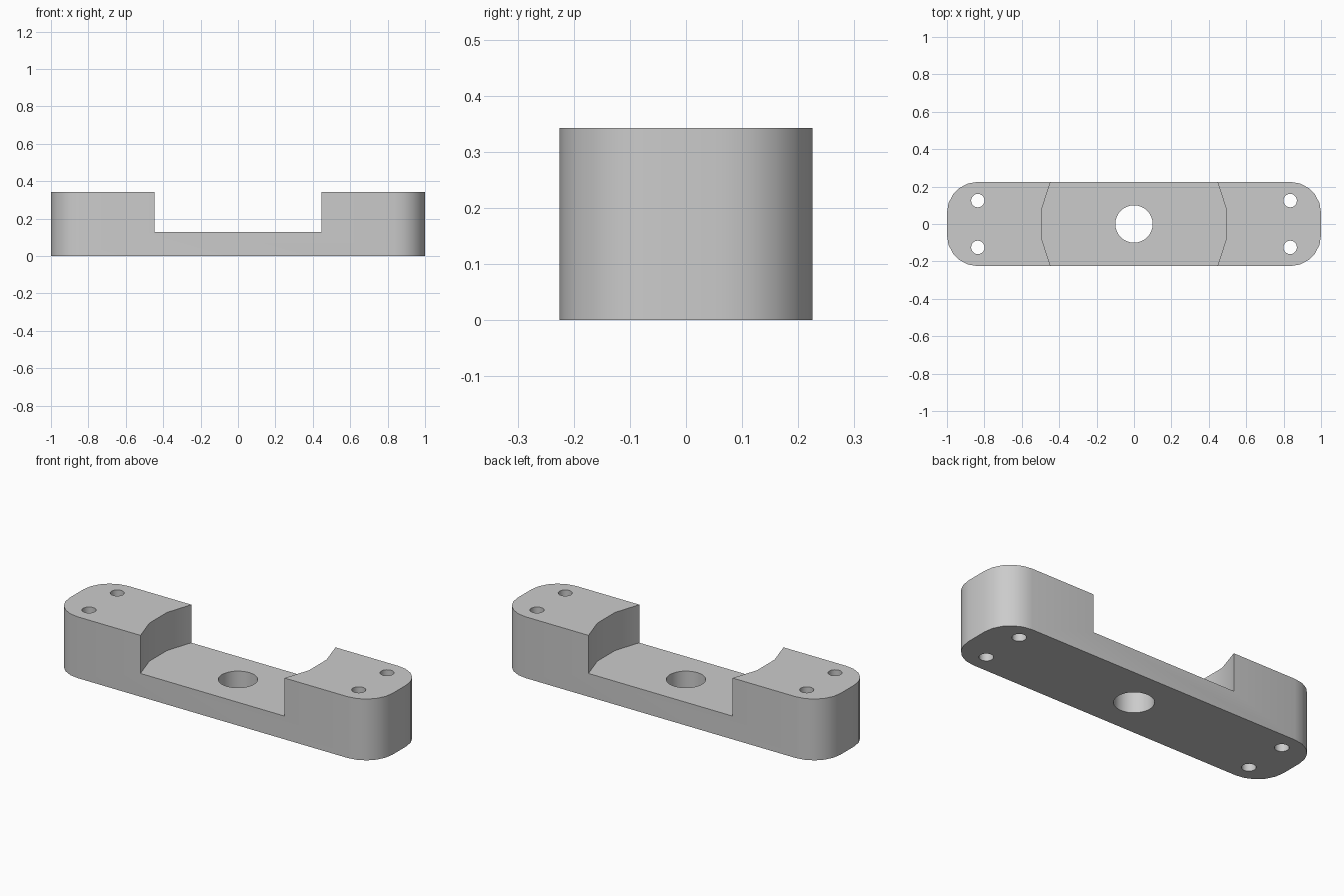
import bpy, bmesh, math

cube = bpy.data.objects.get("Cube")
if cube:
    bpy.data.objects.remove(cube, do_unlink=True)

HALF_LENGTH, HALF_WIDTH, HEIGHT, FLOOR = 1.0, 0.225, 0.343, 0.13
CORNER = 0.165

grey = bpy.data.materials.new("plain grey")
grey.use_nodes = True
colour = (0.6, 0.6, 0.6, 1)
grey.diffuse_color = colour
grey.node_tree.nodes["Principled BSDF"].inputs["Base Color"].default_value = colour


def arc(x, y, r, start, sweep, steps, closed=False):
    """Points along an arc, angles in degrees."""
    count = steps if closed else steps + 1
    angles = [math.radians(start + sweep * i / steps) for i in range(count)]
    return [(x + r * math.cos(a), y + r * math.sin(a)) for a in angles]


def prism(name, outline, z0, z1):
    """Upright solid with the given outline."""
    bm = bmesh.new()
    base = bm.faces.new([bm.verts.new((x, y, z0)) for x, y in outline])
    top = bmesh.ops.extrude_face_region(bm, geom=[base])["geom"]
    verts = [v for v in top if isinstance(v, bmesh.types.BMVert)]
    bmesh.ops.translate(bm, verts=verts, vec=(0, 0, z1 - z0))
    bmesh.ops.recalc_face_normals(bm, faces=bm.faces)
    mesh = bpy.data.meshes.new(name)
    bm.to_mesh(mesh)
    bm.free()
    mesh.materials.append(grey)
    obj = bpy.data.objects.new(name, mesh)
    bpy.context.collection.objects.link(obj)
    return obj


def cut(target, cutter):
    """Subtract the cutter and discard it."""
    cutter.hide_render = True
    mod = target.modifiers.new(cutter.name, "BOOLEAN")
    mod.operation, mod.solver, mod.object = "DIFFERENCE", "EXACT", cutter
    bpy.context.view_layer.objects.active = target
    bpy.ops.object.modifier_apply(modifier=mod.name)
    bpy.data.objects.remove(cutter, do_unlink=True)


# Bar with four rounded upright corners
cx, cy = HALF_LENGTH - CORNER, HALF_WIDTH - CORNER
outline = []
for i, (sx, sy) in enumerate([(1, 1), (-1, 1), (-1, -1), (1, -1)]):
    outline += arc(sx * cx, sy * cy, CORNER, 90 * i, 90, 5)
bar = prism("mounting_bar", outline, 0, HEIGHT)

# Round pocket between the raised ends
cut(bar, prism("pocket", arc(0, 0, 0.5, 9, 360, 20, True), FLOOR, 1))

# Centre hole and four screw holes
cut(bar, prism("centre_hole", arc(0, 0, 0.1, 0, 360, 32, True), -1, 1))
for sx in (-1, 1):
    for sy in (-1, 1):
        ring = arc(sx * 0.835, sy * 0.125, 0.036, 0, 360, 20, True)
        cut(bar, prism("screw_hole", ring, -1, 1))

# Smooth curved walls, sharp rims
bpy.ops.object.select_all(action="DESELECT")
bar.select_set(True)
bpy.context.view_layer.objects.active = bar
bpy.ops.object.shade_smooth_by_angle(angle=math.radians(30))
